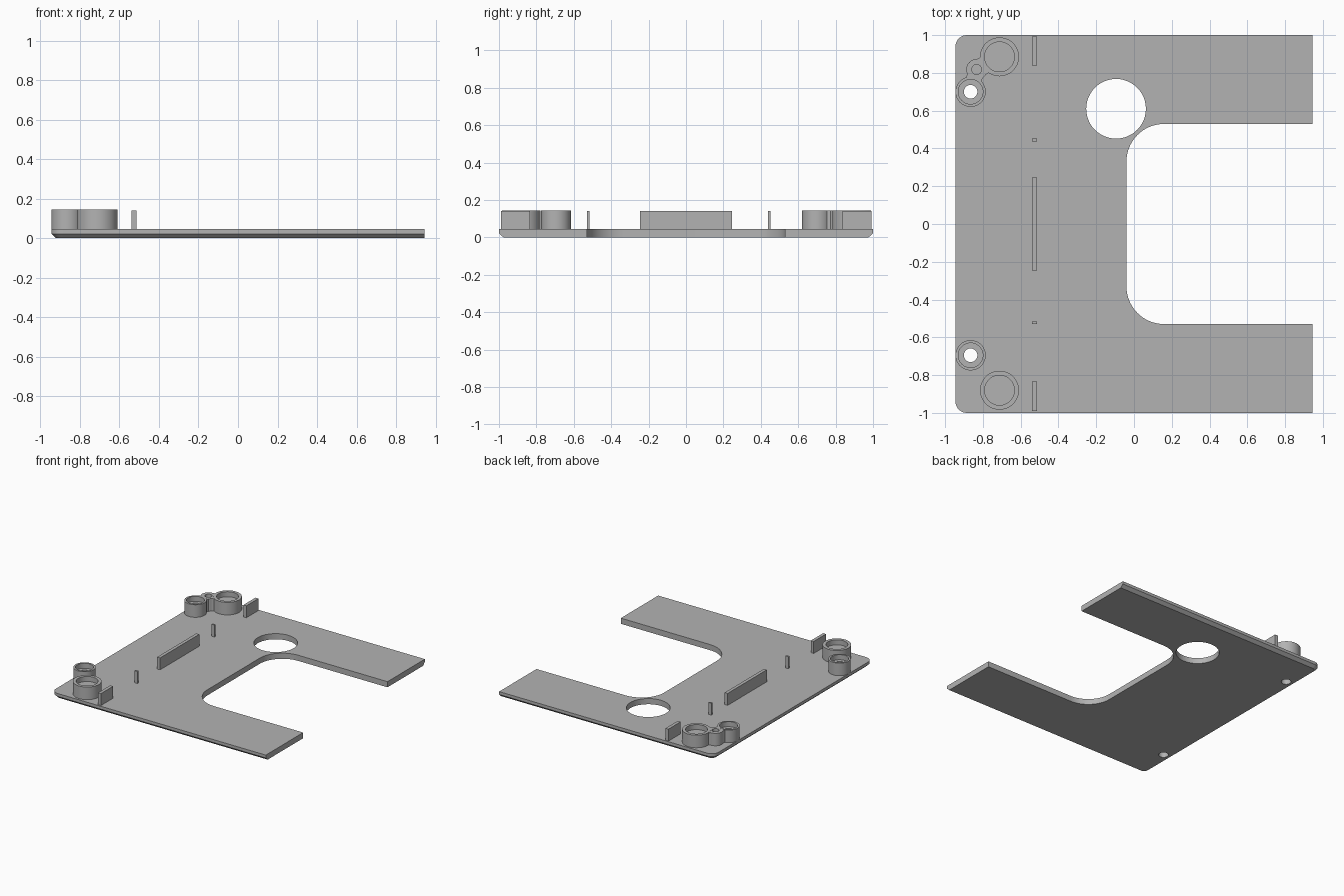
import bpy
import bmesh
from math import pi, cos, sin, atan2, hypot, radians
from mathutils import Matrix

if "Cube" in bpy.data.objects:
    bpy.data.objects.remove(bpy.data.objects["Cube"], do_unlink=True)

grey = bpy.data.materials.new("plain grey")
grey.use_nodes = True
colour = (0.45, 0.45, 0.45, 1)
grey.diffuse_color = colour
grey.node_tree.nodes["Principled BSDF"].inputs["Base Color"].default_value = colour

TOP = 0.045       # upper face of the plate
BOSS = 0.145      # upper face of the bosses
RIB = 0.14        # upper edge of the ribs


def finish(name, bm):
    bmesh.ops.recalc_face_normals(bm, faces=bm.faces)
    mesh = bpy.data.meshes.new(name)
    bm.to_mesh(mesh)
    bm.free()
    mesh.materials.append(grey)
    obj = bpy.data.objects.new(name, mesh)
    bpy.context.collection.objects.link(obj)
    return obj


def smooth(obj):
    bpy.ops.object.select_all(action="DESELECT")
    obj.select_set(True)
    bpy.context.view_layer.objects.active = obj
    bpy.ops.object.shade_smooth_by_angle(angle=radians(30))


def arc(cx, cy, r, start, end, n):
    steps = [radians(start + (end - start) * i / n) for i in range(n + 1)]
    return [(cx + r * cos(a), cy + r * sin(a)) for a in steps]


def outline(inset):
    """C-shaped plan; the inset pulls in only the left, front and back edges."""
    r, y = 0.06 - inset, 1 - inset
    pts = [(0.945, y)]
    pts += arc(-0.885, 0.94, r, 90, 180, 8)
    pts += arc(-0.885, -0.94, r, 180, 270, 8)
    pts += [(0.945, -y), (0.945, -0.53)]
    pts += arc(0.16, -0.33, 0.2, 270, 180, 16)
    pts += arc(0.16, 0.33, 0.2, 180, 90, 16)
    return pts + [(0.945, 0.53)]


def turned(name, x, y, profile, n=48):
    """Revolve (radius, height) points about a vertical axis."""
    bm = bmesh.new()
    vs = [bm.verts.new((r, 0, z)) for r, z in profile]
    es = [bm.edges.new(pair) for pair in zip(vs, vs[1:])]
    bmesh.ops.spin(bm, geom=vs + es, cent=(0, 0, 0), axis=(0, 0, 1),
                   angle=2 * pi, steps=n, use_duplicate=False)
    bmesh.ops.remove_doubles(bm, verts=bm.verts, dist=0.0001)
    bmesh.ops.translate(bm, verts=bm.verts, vec=(x, y, 0))
    obj = finish(name, bm)
    smooth(obj)
    return obj


def block(name, x, y, z0, z1, length, width, angle=0):
    bm = bmesh.new()
    bmesh.ops.create_cube(bm, size=1, matrix=(
        Matrix.Translation((x, y, (z0 + z1) / 2)) @ Matrix.Rotation(angle, 4, "Z")
        @ Matrix.Diagonal((length, width, z1 - z0, 1))))
    return finish(name, bm)


# Base plate with chamfered lower outer edges
bm = bmesh.new()
rings = [[bm.verts.new((x, y, z)) for x, y in outline(inset)]
         for z, inset in ((0, 0.024), (0.022, 0), (TOP, 0))]
for low, high in zip(rings, rings[1:]):
    for i in range(len(low)):
        j = (i + 1) % len(low)
        bm.faces.new((low[i], low[j], high[j], high[i]))
bm.faces.new(rings[0])
bm.faces.new(rings[-1])
plate = finish("base_plate", bm)

# Round holes through the plate
SMALL = [(-0.865, 0.70), (-0.865, -0.695)]
LARGE = [(-0.712, 0.885), (-0.712, -0.88)]
holes = [(-0.095, 0.61, 0.158)] + [(x, y, 0.036) for x, y in SMALL]
for x, y, r in holes:
    cutter = turned("hole_cutter", x, y, [(0, -0.1), (r, -0.1), (r, 0.1), (0, 0.1)])
    cut = plate.modifiers.new("hole", "BOOLEAN")
    cut.operation = "DIFFERENCE"
    cut.solver = "EXACT"
    cut.object = cutter
    bpy.context.view_layer.objects.active = plate
    bpy.ops.object.modifier_apply(modifier=cut.name)
    bpy.data.objects.remove(cutter, do_unlink=True)
smooth(plate)

# Bosses: open screw bosses and larger shallow cups
for side, (x, y) in zip(("back", "front"), SMALL):
    turned("screw_boss_" + side, x, y,
           [(0.08, TOP), (0.08, BOSS), (0.065, BOSS), (0.065, 0.105),
            (0.036, 0.105), (0.036, TOP)])
for side, (x, y) in zip(("back", "front"), LARGE):
    turned("cup_boss_" + side, x, y,
           [(0.103, TOP), (0.103, BOSS), (0.079, BOSS), (0.079, 0.105), (0, 0.105)])

# Small pin boss joining the two back bosses
px, py = -0.833, 0.818
turned("pin_boss", px, py,
       [(0.055, TOP), (0.055, BOSS - 0.001), (0.026, BOSS - 0.001),
        (0.026, 0.08), (0, 0.08)])
for name, (x, y), reach, length, width in (
        ("web_to_cup", LARGE[0], 0.097, 0.03, 0.094),
        ("web_to_screw", SMALL[0], 0.078, 0.022, 0.084)):
    dx, dy = px - x, py - y
    d = hypot(dx, dy)
    block(name, x + dx / d * reach, y + dy / d * reach, TOP, BOSS - 0.002,
          length, width, atan2(dy, dx))

# Upright ribs in a row
for name, y0, y1 in (("rib_back", 0.838, 0.992), ("tab_back", 0.438, 0.452),
                     ("rib_middle", -0.245, 0.247), ("tab_front", -0.53, -0.515),
                     ("rib_front", -0.99, -0.835)):
    block(name, -0.527, (y0 + y1) / 2, TOP - 0.005, RIB, 0.026, y1 - y0)
